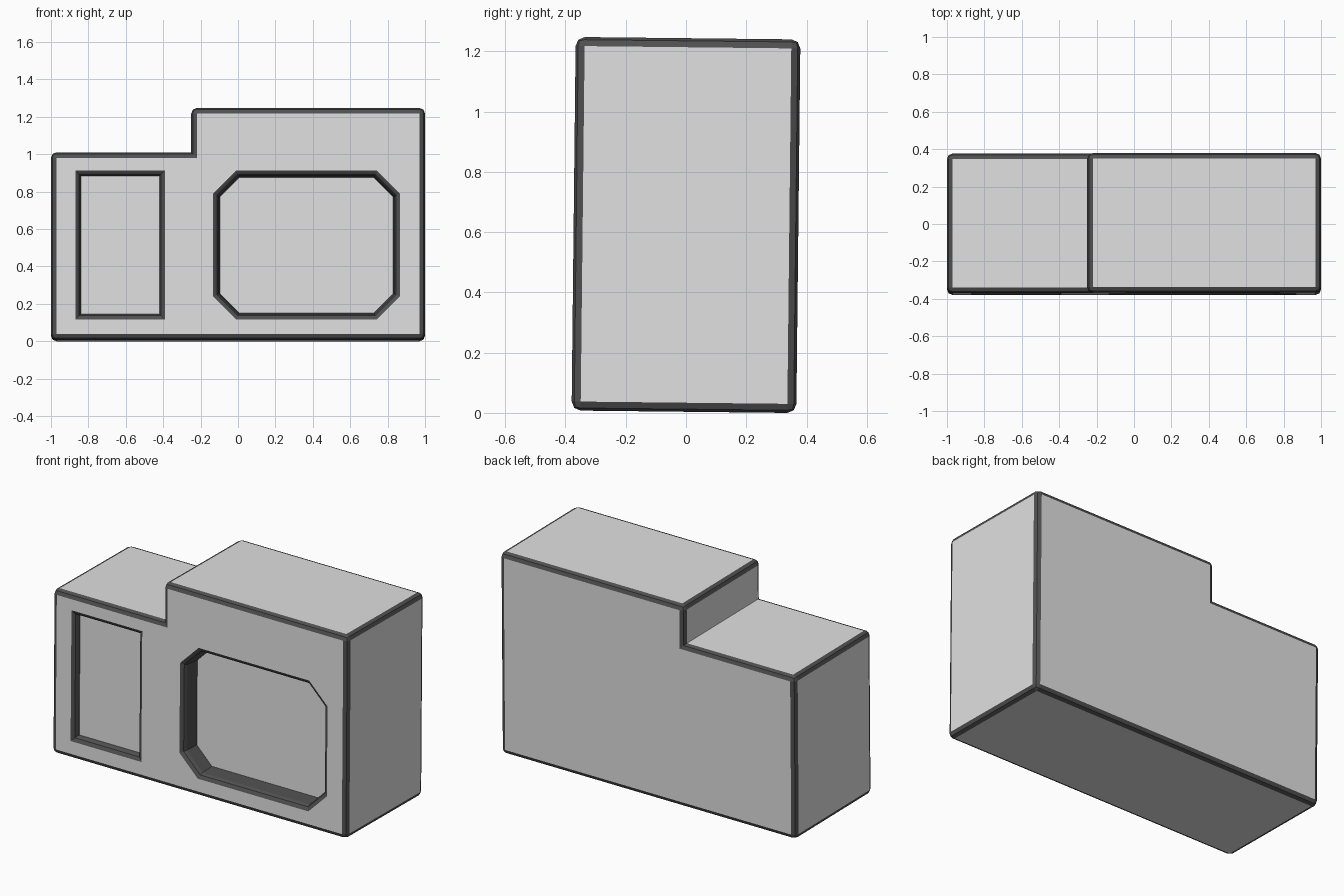
import bpy, bmesh
from mathutils import Matrix

if "Cube" in bpy.data.objects:
    bpy.data.objects.remove(bpy.data.objects["Cube"])


def material(name, v):
    m = bpy.data.materials.new(name)
    m.diffuse_color = (v, v, v, 1)
    m.use_nodes = True
    m.node_tree.nodes["Principled BSDF"].inputs["Base Color"].default_value = m.diffuse_color
    return m


MATS = [material("light_grey", 0.75), material("dark_trim", 0.08)]
HALF = 0.373      # half depth
TILT = 0.011      # slight backward lean


def make_object(name, bm):
    bmesh.ops.recalc_face_normals(bm, faces=bm.faces[:])
    me = bpy.data.meshes.new(name)
    bm.to_mesh(me)
    bm.free()
    ob = bpy.data.objects.new(name, me)
    bpy.context.collection.objects.link(ob)
    for m in MATS:
        me.materials.append(m)
    return ob


def loft(rings):
    # Join equal-sized rings with dark sides and light caps
    bm = bmesh.new()
    loops = [[bm.verts.new(p) for p in r] for r in rings]
    n = len(loops[0])
    for a, b in zip(loops, loops[1:]):
        for i in range(n):
            j = (i + 1) % n
            bm.faces.new((a[i], a[j], b[j], b[i])).material_index = 1
    bm.faces.new(loops[0])
    bm.faces.new(loops[-1])
    return bm


def outline(x0, x1, z0, z1, cut, d):
    # Rectangle, or octagon when cut > 0, shrunk inwards by d
    cx = max(cut - 0.586 * d, 0)
    x0, x1, z0, z1 = x0 + d, x1 - d, z0 + d, z1 - d
    if not cut:
        return [(x0, z0), (x1, z0), (x1, z1), (x0, z1)]
    return [(x0 + cx, z0), (x1 - cx, z0), (x1, z0 + cx), (x1, z1 - cx),
            (x1 - cx, z1), (x0 + cx, z1), (x0, z1 - cx), (x0, z0 + cx)]


# Stepped body with dark bevelled outer edges
profile = [(-1, 0), (1, 0), (1, 1.24), (-0.25, 1.24), (-0.25, 1.003), (-1, 1.003)]
bm = loft([[(x, y, z) for x, z in profile] for y in (-HALF, HALF)])
bmesh.ops.recalc_face_normals(bm, faces=bm.faces[:])
for f in bm.faces:
    f.material_index = 0
bm.normal_update()
convex = [e for e in bm.edges if e.calc_face_angle_signed() > 0.1]
bmesh.ops.bevel(bm, geom=convex, offset=0.03, offset_type='OFFSET', segments=2,
                profile=0.5, affect='EDGES', material=1)
body = make_object("stepped_body", bm)

# Front recesses: (name, bounds, corner cut, (inset, depth) steps)
rim = [(0, -0.05), (0, 0), (0.009, 0.004), (0.021, 0.011), (0.029, 0.03)]
recesses = [
    ("rectangular_recess", (-0.87, -0.39, 0.108, 0.906), 0, rim + [(0.031, 0.04)]),
    ("octagonal_recess", (-0.133, 0.867, 0.108, 0.906), 0.125, rim + [(0.037, 0.115)]),
]
for name, box, cut, steps in recesses:
    cutter = make_object(name + "_cutter", loft(
        [[(x, -HALF + dep, z) for x, z in outline(*box, cut, d)] for d, dep in steps]))
    cutter.hide_render = True
    mod = body.modifiers.new(name, 'BOOLEAN')
    mod.operation = 'DIFFERENCE'
    mod.solver = 'EXACT'
    mod.object = cutter
    bpy.context.view_layer.objects.active = body
    bpy.ops.object.modifier_apply(modifier=mod.name)
    bpy.data.objects.remove(cutter)

# Lean the body slightly and rest it on the ground, centred in depth
body.data.transform(Matrix.Rotation(-TILT, 4, 'X'))
ys = [v.co.y for v in body.data.vertices]
low = min(v.co.z for v in body.data.vertices)
body.data.transform(Matrix.Translation((0, -(min(ys) + max(ys)) / 2, -low)))
